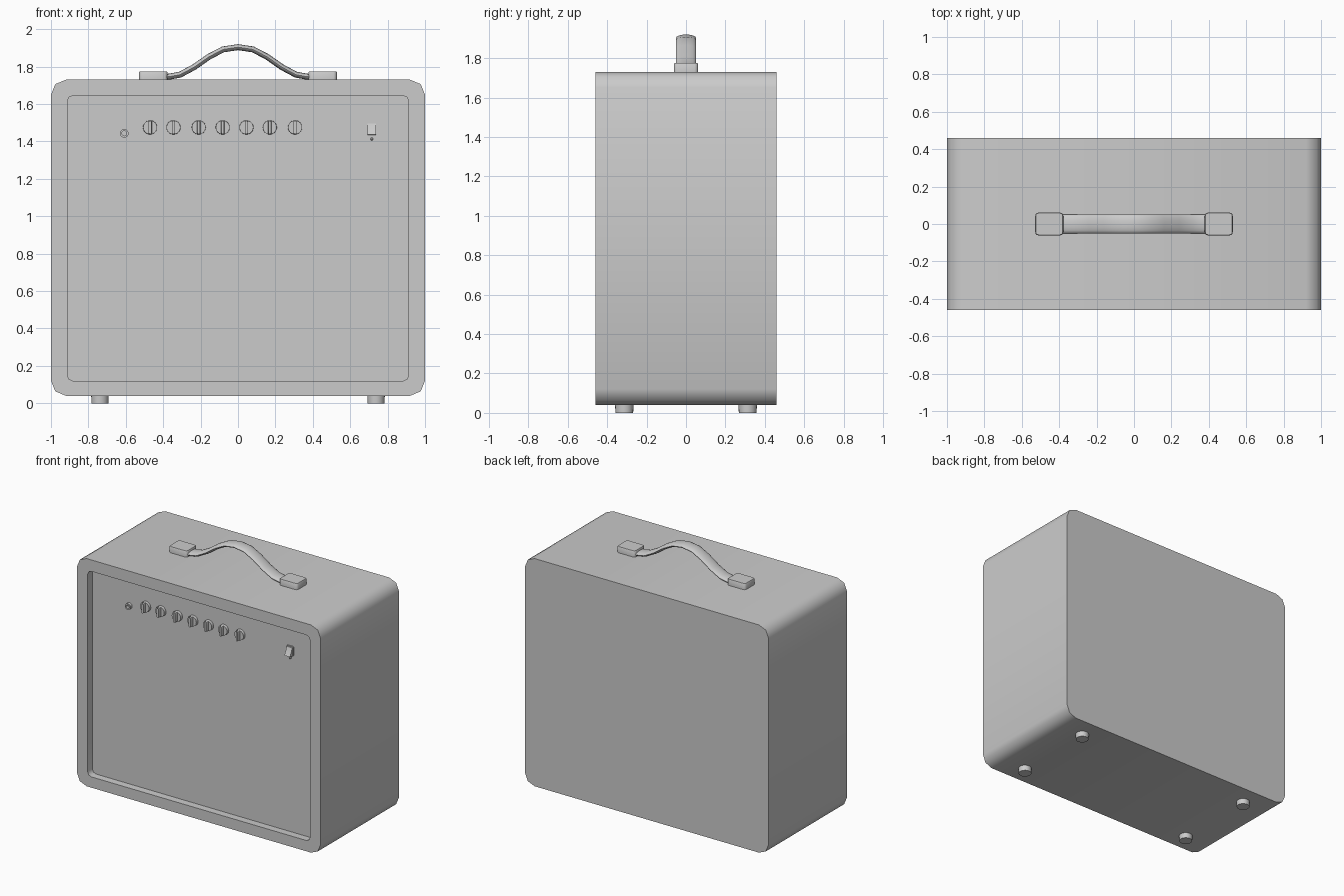
import bpy, bmesh, math
from mathutils import Vector

if "Cube" in bpy.data.objects:
    bpy.data.objects.remove(bpy.data.objects["Cube"])


def rounded_rect(cx, cy, w, h, r, seg):
    """2D outline of a rounded rectangle, counter-clockwise."""
    pts = []
    for k, (sx, sy) in enumerate([(1, 1), (-1, 1), (-1, -1), (1, -1)]):
        for i in range(seg + 1):
            a = math.pi / 2 * (k + i / seg)
            pts.append((cx + sx * (w / 2 - r) + r * math.cos(a),
                        cy + sy * (h / 2 - r) + r * math.sin(a)))
    return pts


def loft(name, rings, angle=35):
    """Skin a list of equal-length rings and cap both ends."""
    bm = bmesh.new()
    vr = [[bm.verts.new(p) for p in ring] for ring in rings]
    n = len(rings[0])
    for a, b in zip(vr, vr[1:]):
        for i in range(n):
            j = (i + 1) % n
            bm.faces.new((a[i], a[j], b[j], b[i]))
    bm.faces.new(vr[0])
    bm.faces.new(vr[-1])
    bmesh.ops.recalc_face_normals(bm, faces=bm.faces)
    mesh = bpy.data.meshes.new(name)
    bm.to_mesh(mesh)
    bm.free()
    ob = bpy.data.objects.new(name, mesh)
    bpy.context.collection.objects.link(ob)
    bpy.ops.object.select_all(action='DESELECT')
    ob.select_set(True)
    bpy.context.view_layer.objects.active = ob
    bpy.ops.object.shade_smooth_by_angle(angle=math.radians(angle))
    return ob


def circle(cx, cy, r, n):
    return [(cx + r * math.cos(2 * math.pi * i / n),
             cy + r * math.sin(2 * math.pi * i / n)) for i in range(n)]


def at_y(pts, y):
    return [(x, y, z) for x, z in pts]


def at_z(pts, z):
    return [(x, y, z) for x, y in pts]


FRONT, BACK, PANEL = -0.46, 0.46, -0.405

# Cabinet shell with recessed front
outer = rounded_rect(0, 0.885, 2.0, 1.69, 0.08, 2)
inner = rounded_rect(0, 0.8825, 1.825, 1.525, 0.03, 2)
loft("cabinet", [at_y(outer, BACK), at_y(outer, FRONT),
                 at_y(inner, FRONT), at_y(inner, PANEL)], 50)

# Feet
for sx in (-1, 1):
    for sy in (-1, 1):
        c = (sx * 0.738, sy * 0.313)
        loft("foot", [at_z(circle(*c, 0.045, 20), 0),
                      at_z(circle(*c, 0.047, 20), 0.042)])

# Control knobs: skirt disc plus pointer grip
for x in (-0.47, -0.345, -0.21, -0.082, 0.045, 0.17, 0.305):
    loft("knob_base", [at_y(circle(x, 1.475, 0.038, 24), PANEL + 0.005),
                       at_y(circle(x, 1.475, 0.037, 24), PANEL - 0.02)])
    loft("knob_grip", [at_y(rounded_rect(x, 1.475, 0.018, 0.075, 0.007, 2), PANEL - 0.018),
                       at_y(rounded_rect(x, 1.475, 0.015, 0.07, 0.006, 2), PANEL - 0.045)])

# Input jack: ring with a shallow hole
ring = [(0.023, 0.005), (0.023, -0.02), (0.013, -0.02), (0.013, 0.0)]
loft("input_jack", [at_y(circle(-0.608, 1.443, r, 20), PANEL + d) for r, d in ring])

# Power switch: frame and tilted rocker
loft("switch_frame", [at_y(rounded_rect(0.715, 1.465, 0.054, 0.072, 0.004, 1), y)
                      for y in (PANEL + 0.005, PANEL - 0.008)])
rocker = [(PANEL, 1.497), (PANEL - 0.014, 1.495), (PANEL - 0.022, 1.47),
          (PANEL - 0.04, 1.436), (PANEL, 1.433)]
loft("switch_rocker", [[(x, y, z) for y, z in rocker] for x in (0.692, 0.738)], 20)

# Indicator light
loft("indicator_light", [at_y(circle(0.715, 1.413, 0.008, 12), PANEL + 0.004),
                         at_y(circle(0.715, 1.413, 0.008, 12), PANEL - 0.008),
                         at_y(circle(0.715, 1.413, 0.004, 12), PANEL - 0.012)])

# Handle end caps
for s in (-1, 1):
    o = rounded_rect(s * 0.453, 0, 0.15, 0.122, 0.018, 3)
    t = rounded_rect(s * 0.453, 0, 0.144, 0.116, 0.016, 3)
    loft("handle_cap", [at_z(o, 1.728), at_z(o, 1.77), at_z(t, 1.775)])

# Handle strap: oval section swept along an arch
half = [(0.41, 1.745), (0.37, 1.746), (0.31, 1.757), (0.235, 1.797),
        (0.155, 1.853), (0.08, 1.892)]
path = [Vector((-x, z)) for x, z in half] + [Vector((0, 1.904))] + \
       [Vector((x, z)) for x, z in reversed(half)]
rings = []
for i, p in enumerate(path):
    t = (path[min(i + 1, len(path) - 1)] - path[max(i - 1, 0)]).normalized()
    nrm = Vector((-t.y, t.x))
    rings.append([(p.x + nrm.x * v, u, p.y + nrm.y * v) for u, v in
                  [(0.05 * math.cos(a), 0.016 * math.sin(a))
                   for a in [2 * math.pi * k / 16 for k in range(16)]]])
loft("handle_strap", rings, 60)
